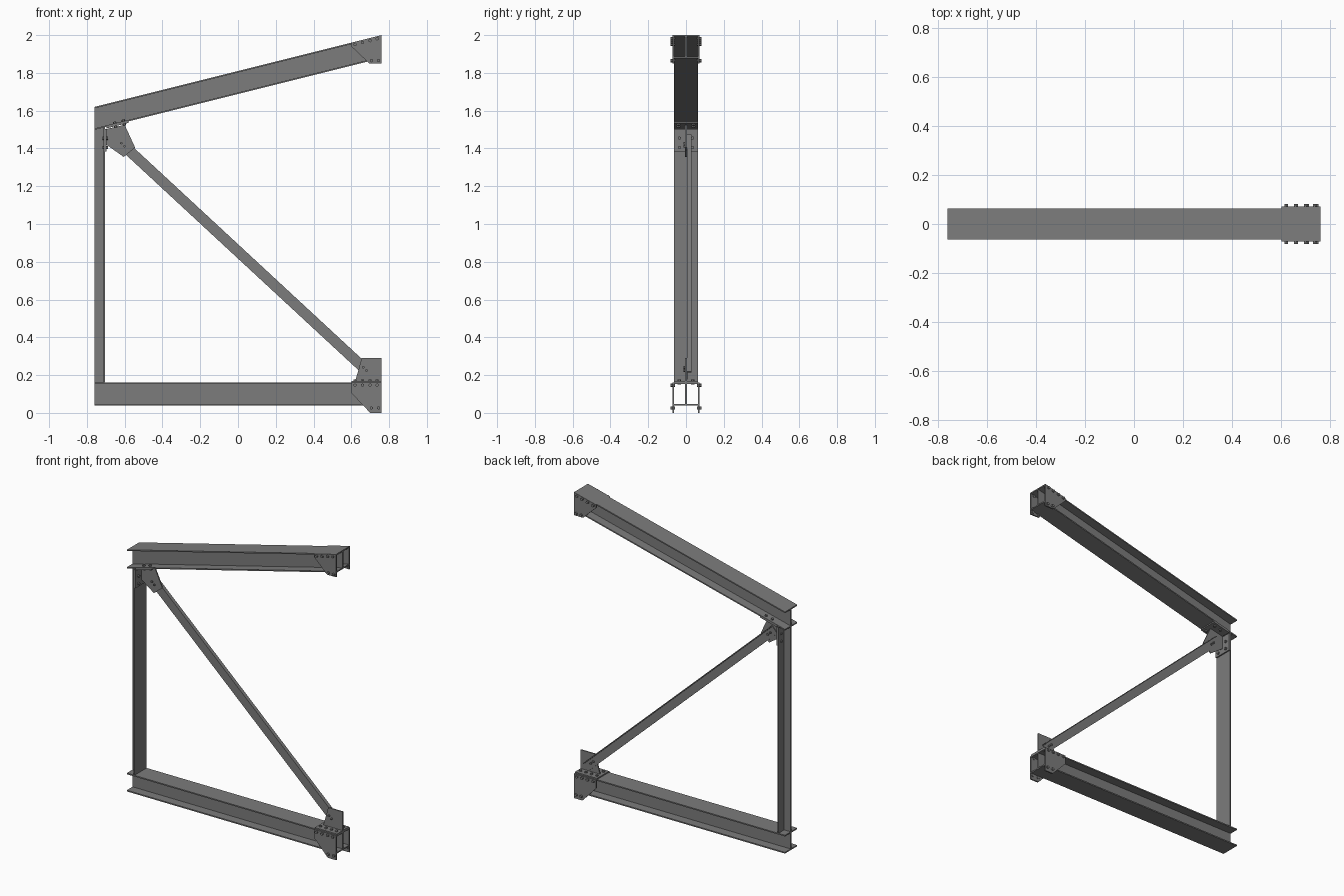
import bpy, bmesh
from mathutils import Vector

cube = bpy.data.objects.get("Cube")
if cube:
    bpy.data.objects.remove(cube, do_unlink=True)

steel = bpy.data.materials.new("grey steel")
steel.use_nodes = True
GREY = (0.2, 0.2, 0.2, 1)
steel.diffuse_color = GREY
steel.node_tree.nodes["Principled BSDF"].inputs["Base Color"].default_value = GREY

END, HALF, T, SLOPE = 0.76, 0.063, 0.008, 0.25


def finish(name, bm):
    bmesh.ops.recalc_face_normals(bm, faces=bm.faces)
    mesh = bpy.data.meshes.new(name)
    bm.to_mesh(mesh)
    bm.free()
    mesh.materials.append(steel)
    obj = bpy.data.objects.new(name, mesh)
    bpy.context.collection.objects.link(obj)


def plates(name, *parts):
    """Join prisms, each an xz outline extruded from y0 to y1."""
    bm = bmesh.new()
    for outline, y0, y1 in parts:
        face = bm.faces.new([bm.verts.new((x, y0, z)) for x, z in outline])
        new = bmesh.ops.extrude_face_region(bm, geom=[face])["geom"]
        verts = [v for v in new if isinstance(v, bmesh.types.BMVert)]
        bmesh.ops.translate(bm, vec=(0, y1 - y0, 0), verts=verts)
        bm.faces.new([bm.verts.new((x, y0, z)) for x, z in reversed(outline)])
    bmesh.ops.remove_doubles(bm, verts=bm.verts, dist=0.00001)
    finish(name, bm)


def strip(x0, x1, line, low, high):
    """Outline of a band between two offsets from a line z(x)."""
    return [(x0, line(x0) + low), (x1, line(x1) + low),
            (x1, line(x1) + high), (x0, line(x0) + high)]


def bolts(name, points, axis, length, radius=0.009):
    bm = bmesh.new()
    turn = Vector(axis).to_track_quat('Z', 'Y').to_matrix().to_4x4()
    for p in points:
        m = turn.copy()
        m.translation = p
        bmesh.ops.create_cone(bm, cap_ends=True, segments=6, radius1=radius,
                              radius2=radius, depth=length, matrix=m)
    finish(name, bm)


def i_beam(name, line, depth):
    plates(name,
           (strip(-END, END, line, -T, 0), -HALF, HALF),
           (strip(-END, END, line, -depth, T - depth), -HALF, HALF),
           (strip(-END, END, line, T - depth, -T), -T / 2, T / 2))


def upper_top(x):
    return 1.81 + SLOPE * x


def upper_bottom(x):
    return upper_top(x) - 0.122


def lower_top(x):
    return 0.16


# Chords
i_beam("upper_chord", upper_top, 0.122)
i_beam("lower_chord", lower_top, 0.12)

# Tee-section column, flange facing inward
FACE = -0.705
plates("column",
       ([(FACE - T, 0.16), (FACE, 0.16), (FACE, upper_bottom(FACE)),
         (FACE - T, upper_bottom(FACE - T))], -HALF, HALF),
       ([(-END, 0.16), (FACE - T, 0.16), (FACE - T, upper_bottom(FACE - T)),
         (-END, upper_bottom(-END))], -T / 2, T / 2))

# Angle-section diagonal brace
low, high = Vector((0.672, 0.2325)), Vector((-0.61, 1.42))
along = (low - high).normalized()
across = Vector((-along.y, along.x))


def brace_band(v0, v1):
    a, b = high - along * 0.05, low + along * 0.05
    return [tuple(p + across * v) for p, v in ((a, v0), (b, v0), (b, v1), (a, v1))]


plates("diagonal_brace",
       (brace_band(-0.028, 0.028), 0.004, 0.009),
       (brace_band(0.022, 0.028), 0.009, 0.028))
bolts("brace_bolts",
      [(c.x + along.x * s, 0.003, c.y + along.y * s)
       for c in (low, high) for s in (-0.012, 0.012)], (0, 1, 0), 0.032, 0.007)

# Splice plates on both sides of the open ends
upper_outline = [(0.6, upper_top(0.6)), (END, 2.0), (END, 1.85), (0.695, 1.85), (0.6, 1.94)]
lower_outline = [(0.6, 0.16), (END, 0.16), (END, 0), (0.7, 0), (0.6, 0.105)]
ROW = (0.62, 0.66, 0.70, 0.737)
for side, s in (("front", -1), ("back", 1)):
    y0, y1 = sorted((s * HALF, s * 0.072))
    plates(f"{side}_upper_splice", (upper_outline, y0, y1))
    plates(f"{side}_lower_splice", (lower_outline, y0, y1))
    y = s * 0.07
    bolts(f"{side}_upper_splice_bolts",
          [(x, y, upper_top(x) - 0.014) for x in ROW]
          + [(x, y, 1.865) for x in (0.706, 0.744)], (0, 1, 0), 0.024)
    bolts(f"{side}_lower_splice_bolts",
          [(x, y, 0.147) for x in ROW]
          + [(x, y, 0.026) for x in (0.706, 0.744)], (0, 1, 0), 0.024)

# Lower gusset: upright plate on a bolted base plate
plates("lower_gusset",
       (strip(0.6, END, lower_top, 0, T), -HALF, HALF),
       ([(0.62, 0.168), (END, 0.168), (END, 0.29), (0.655, 0.29), (0.637, 0.225)],
        -0.004, 0.004))
bolts("lower_gusset_bolts",
      [(x, y, 0.163) for x in ROW for y in (-0.035, 0.035)], (0, 0, 1), 0.026)

# Upper gusset: plate in the corner with bolted end plates
plates("upper_gusset",
       (strip(-0.697, -0.58, upper_bottom, -T, 0), -HALF, HALF),
       ([(FACE, 1.385), (FACE + T, 1.385), (FACE + T, 1.503), (FACE, 1.503)], -HALF, HALF),
       ([(FACE + T, 1.42), (-0.605, 1.355), (-0.545, 1.405), (-0.6, 1.525),
         (FACE + T, 1.503)], -0.004, 0.004))
bolts("upper_gusset_column_bolts",
      [(FACE + 0.002, y, z) for z in (1.405, 1.455) for y in (-0.035, 0.035)],
      (1, 0, 0), 0.03)
bolts("upper_gusset_chord_bolts",
      [(x, y, upper_bottom(x)) for x in (-0.65, -0.605) for y in (-0.04, 0.04)],
      (-SLOPE, 0, 1), 0.034)
